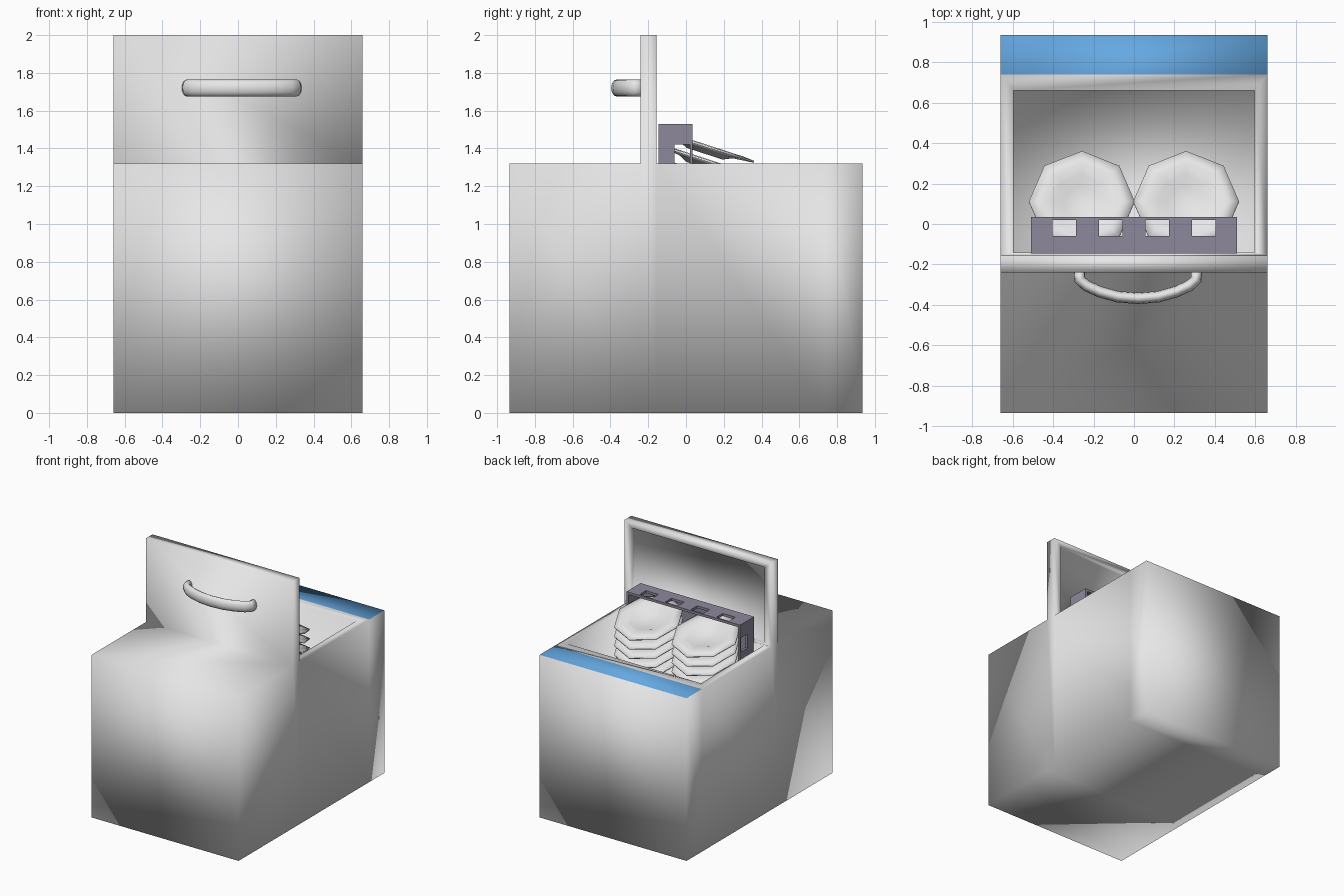
import bpy, bmesh, math
from mathutils import Vector, Matrix

if "Cube" in bpy.data.objects:
    bpy.data.objects.remove(bpy.data.objects["Cube"], do_unlink=True)


def material(name, rgb):
    m = bpy.data.materials.new(name)
    m.use_nodes = True
    m.diffuse_color = (*rgb, 1)
    m.node_tree.nodes["Principled BSDF"].inputs["Base Color"].default_value = (*rgb, 1)
    return m


GREY = material("light_grey", (0.8, 0.8, 0.8))
BLUE = material("panel_blue", (0.13, 0.39, 0.75))
PURPLE = material("rack_purple", (0.27, 0.25, 0.33))


def finish(name, bm, mats, smooth=True):
    mesh = bpy.data.meshes.new(name)
    bm.normal_update()
    for f in bm.faces:
        f.smooth = smooth
    bm.to_mesh(mesh)
    bm.free()
    for m in mats:
        mesh.materials.append(m)
    ob = bpy.data.objects.new(name, mesh)
    bpy.context.collection.objects.link(ob)
    return ob


def add_box(bm, lo, hi):
    lo, hi = Vector(lo), Vector(hi)
    size = Matrix.Diagonal((*(hi - lo), 1))
    bmesh.ops.create_cube(bm, size=1, matrix=Matrix.Translation((lo + hi) / 2) @ size)


def top_face(bm, y, z):
    # upward face whose y range contains y at height z
    bm.normal_update()
    for f in bm.faces:
        ys = [v.co.y for v in f.verts]
        if f.normal.z > 0.9 and min(ys) < y < max(ys) and abs(f.calc_center_median().z - z) < 0.01:
            return f


# Cabinet with open door in one smooth shell
W, TOP = 0.66, 1.32
DOOR_FRONT, DOOR_BACK, PANEL = -0.24, -0.155, 0.74
bm = bmesh.new()
add_box(bm, (-W, -0.935, 0), (W, 0.935, TOP))
for y in (DOOR_FRONT, DOOR_BACK, PANEL):
    geom = bm.verts[:] + bm.edges[:] + bm.faces[:]
    bmesh.ops.bisect_plane(bm, geom=geom, plane_co=(0, y, 0), plane_no=(0, 1, 0))

# control strip colour
top_face(bm, 0.85, TOP).material_index = 1

# wash chamber sunk into the top
opening = top_face(bm, 0.3, TOP)
bmesh.ops.inset_individual(bm, faces=[opening], thickness=0.09)
for v in opening.verts:
    v.co.y = -0.14 if v.co.y < 0.3 else 0.66
floor = bmesh.ops.extrude_discrete_faces(bm, faces=[opening])["faces"][0]
bmesh.ops.translate(bm, verts=floor.verts[:], vec=(0, 0, -1.02))

# door raised upright, with a shallow recess on its inner side
hinge = top_face(bm, -0.2, TOP)
lid = bmesh.ops.extrude_discrete_faces(bm, faces=[hinge])["faces"][0]
bmesh.ops.translate(bm, verts=lid.verts[:], vec=(0, 0, 2 - TOP))
bm.normal_update()
inner = next(f for f in bm.faces
             if f.normal.y > 0.9 and f.calc_center_median().z > 1.5)
bmesh.ops.inset_individual(bm, faces=[inner], thickness=0.09)
for v in inner.verts:
    v.co.z = 1.95 if v.co.z > 1.6 else 1.34
recess = bmesh.ops.extrude_discrete_faces(bm, faces=[inner])["faces"][0]
bmesh.ops.translate(bm, verts=recess.verts[:], vec=(0, -0.04, 0))
finish("cabinet_and_door", bm, [GREY, BLUE])

# Bowed door handle: an oval section swept along a path
half = [(0.29, -0.235), (0.288, -0.275), (0.255, -0.305), (0.19, -0.335), (0.1, -0.36)]
path = [Vector((-x, y, 0)) for x, y in half] + [Vector((0, -0.368, 0))]
path += [Vector((x, y, 0)) for x, y in reversed(half)]
bm = bmesh.new()
rings = []
for i, p in enumerate(path):
    t = (path[min(i + 1, len(path) - 1)] - path[max(i - 1, 0)]).normalized()
    side = t.cross(Vector((0, 0, 1)))
    ring = []
    for k in range(12):
        a = math.tau * k / 12
        off = side * 0.028 * math.cos(a) + Vector((0, 0, 0.045 * math.sin(a)))
        ring.append(bm.verts.new(p + off + Vector((0.02, 0, 1.72))))
    rings.append(ring)
for r, s in zip(rings, rings[1:]):
    for k in range(12):
        n = (k + 1) % 12
        bm.faces.new((r[k], r[n], s[n], s[k]))
bm.faces.new(rings[0])
bm.faces.new(rings[-1])
bmesh.ops.recalc_face_normals(bm, faces=bm.faces[:])
finish("door_handle", bm, [GREY])

# Dish rack: floor and three slotted walls
R, T, FAR, NEAR = 0.51, 0.02, 0.51, 1.53
LOW, SLOT, RAIL, HIGH = -0.145, -0.06, 0.02, 0.035
bm = bmesh.new()
add_box(bm, (-R, LOW, FAR), (R, LOW + T, NEAR))


def slotted_wall(place):
    # place(u0, u1, y0, y1) adds a bar from u0 to u1 along the wall, u in -R..R
    place(-R, R, LOW, SLOT)
    place(-R, R, RAIL, HIGH)
    slots = [-0.345, -0.115, 0.115, 0.345]
    ends = [-R] + [s + 0.057 for s in slots]
    starts = [s - 0.057 for s in slots] + [R]
    for a, b in zip(ends, starts):
        place(a, b, SLOT, RAIL)


mid = (FAR + NEAR) / 2
for z in (FAR, NEAR - T):
    slotted_wall(lambda a, b, y0, y1: add_box(bm, (a, y0, z), (b, y1, z + T)))
for x in (-R, R - T):
    slotted_wall(lambda a, b, y0, y1: add_box(bm, (x, y0, mid + a), (x + T, y1, mid + b)))
finish("dish_rack", bm, [PURPLE], smooth=False)

# Eight-sided plates, leaning in two stacks
PROFILE = [(0.09, -0.032), (0.14, -0.006), (0.2, 0.004), (0.262, 0),
           (0.262, -0.01), (0.15, -0.022), (0.1, -0.045)]


def plate(name, loc):
    bm = bmesh.new()
    rings = [[bm.verts.new((r * math.cos(math.tau * k / 8), r * math.sin(math.tau * k / 8), z))
              for k in range(8)] for r, z in PROFILE]
    for r, s in zip(rings, rings[1:]):
        for k in range(8):
            n = (k + 1) % 8
            bm.faces.new((r[k], r[n], s[n], s[k]))
    bm.faces.new(rings[0])
    bm.faces.new(rings[-1])
    bmesh.ops.recalc_face_normals(bm, faces=bm.faces[:])
    tilt = Matrix.Translation(loc) @ Matrix.Rotation(math.radians(-18), 4, 'X')
    bmesh.ops.transform(bm, matrix=tilt, verts=bm.verts[:])
    finish(name, bm, [GREY])


for side, x in (("right", -0.258), ("left", 0.258)):
    for i in range(6):
        plate(f"plate_{side}_{i + 1}", (x, 0.112, 1.415 - 0.075 * i))
